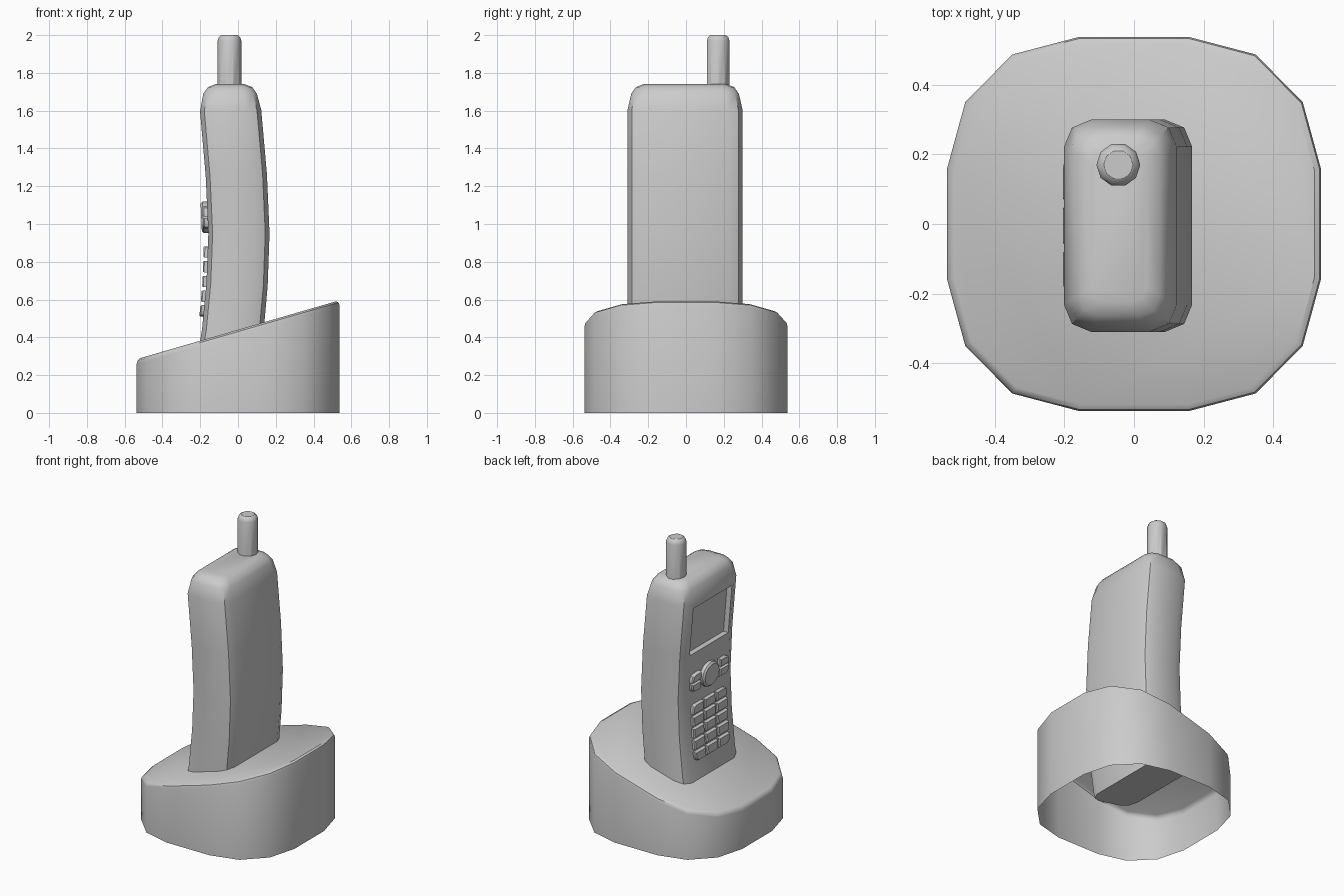
import bpy, bmesh, math

if "Cube" in bpy.data.objects:
    bpy.data.objects.remove(bpy.data.objects["Cube"])

CY = -0.005  # handset centre line in y


def finish(name, bm, smooth=True):
    bmesh.ops.recalc_face_normals(bm, faces=bm.faces)
    me = bpy.data.meshes.new(name)
    bm.to_mesh(me)
    bm.free()
    ob = bpy.data.objects.new(name, me)
    bpy.context.collection.objects.link(ob)
    if smooth:
        smooth_object(ob)
    return ob


def smooth_object(ob):
    bpy.ops.object.select_all(action='DESELECT')
    ob.select_set(True)
    bpy.context.view_layer.objects.active = ob
    bpy.ops.object.shade_smooth_by_angle(angle=math.radians(35))


def loft(name, rings, cap_start=True, cap_end=True, smooth=True):
    """Skin a list of equal-length point rings."""
    bm = bmesh.new()
    vs = [[bm.verts.new(p) for p in r] for r in rings]
    n = len(vs[0])
    for a, b in zip(vs, vs[1:]):
        for i in range(n):
            j = (i + 1) % n
            bm.faces.new((a[i], a[j], b[j], b[i]))
    if cap_start:
        bm.faces.new(vs[0][::-1])
    if cap_end:
        bm.faces.new(vs[-1])
    return finish(name, bm, smooth)


def rounded(hx, hy, rads, seg=2):
    """Rounded rectangle; rads are corner radii for ++, -+, --, +-."""
    pts = []
    for k, ((sx, sy), r) in enumerate(zip(((1, 1), (-1, 1), (-1, -1), (1, -1)), rads)):
        if r == 0:
            pts.append((sx * hx, sy * hy))
            continue
        for i in range(seg + 1):
            a = math.pi / 2 * (k + i / seg)
            pts.append((sx * (hx - r) + r * math.cos(a), sy * (hy - r) + r * math.sin(a)))
    return pts


# charging base: open-bottomed shell with a slanted top
quarter = [(0.537, 0.16), (0.485, 0.35), (0.35, 0.487), (0.16, 0.537)]
outline = (quarter + [(-x, y) for x, y in quarter[::-1]]
           + [(-x, -y) for x, y in quarter] + [(x, -y) for x, y in quarter[::-1]])


def slant(s, drop):
    return [(x * s, y * s, 0.44 + 0.29 * x * s - drop) for x, y in outline]


loft("charging_base",
     [[(x, y, 0) for x, y in outline], slant(1.0, 0.026), slant(0.992, 0.01), slant(0.965, 0)],
     cap_start=False)

# handset: rounded section swept along a gentle bow (height, bow, tilt, inset)
levels = [(0.225, -0.022, 0.18, 0), (0.42, 0.01, 0.11, 0), (0.68, 0.034, 0.05, 0),
          (0.95, 0.044, 0, 0), (1.26, 0.03, -0.04, 0), (1.6, 0, -0.02, 0),
          (1.69, -0.003, 0, 0.02), (1.725, -0.003, 0, 0.045), (1.74, -0.003, 0, 0.085)]
rings = []
for z, bow, tilt, inset in levels:
    sec = rounded(0.162 - inset, 0.305 - inset, [max(0.078 - inset * 0.4, 0.03)] * 4)
    rings.append([(x - 0.039 + bow, y + CY, z - tilt * x) for x, y in sec])
handset = loft("handset", rings, smooth=False)


def face_x(z):
    """x of the handset front at height z."""
    for (z0, b0, *_), (z1, b1, *_) in zip(levels, levels[1:]):
        if z <= z1:
            return -0.201 + b0 + (b1 - b0) * (z - z0) / (z1 - z0)


# screen recess
def screen_ring(depth, shrink):
    return [(face_x(z) + depth, y + CY, z)
            for y, z in ((-0.21 + shrink, 1.23 + shrink), (0.21 - shrink, 1.23 + shrink),
                         (0.21 - shrink, 1.565 - shrink), (-0.21 + shrink, 1.565 - shrink))]


cutter = loft("screen_cutter", [screen_ring(-0.1, 0), screen_ring(0.035, 0.004)], smooth=False)
mod = handset.modifiers.new("screen", 'BOOLEAN')
mod.operation = 'DIFFERENCE'
mod.solver = 'EXACT'
mod.object = cutter
bpy.context.view_layer.objects.active = handset
handset.select_set(True)
bpy.ops.object.modifier_apply(modifier=mod.name)
bpy.data.objects.remove(cutter)
smooth_object(handset)


# buttons follow the bowed front face
def button(name, y, z, pts, height):
    def ring(h, s):
        return [(face_x(z + q * s) - h, CY + y + p * s, z + q * s) for p, q in pts]
    loft(name, [ring(-0.012, 1), ring(height * 0.7, 1), ring(height, 0.86)], cap_start=False)


# number keys, with the outer corners of the pad rounded
for row in range(5):
    for col in range(3):
        rads = [0.03 if (row, col) == c else 0 for c in ((0, 2), (0, 0), (4, 0), (4, 2))]
        button(f"key_{row}_{col}", (col - 1) * 0.127, 0.852 - row * 0.078,
               rounded(0.057, 0.03, rads), 0.022)

# navigation pad and side buttons
disc = [(0.09 * math.cos(math.tau * i / 12), 0.083 * math.sin(math.tau * i / 12)) for i in range(12)]
button("navigation_pad", 0, 1.035, disc, 0.034)
for side in (-1, 1):
    for up in (-1, 1):
        rads = [0.032 if c == (side, up) else 0 for c in ((1, 1), (-1, 1), (-1, -1), (1, -1))]
        button(f"side_button_{side}_{up}", side * 0.15, 1.035 + up * 0.032,
               rounded(0.048, 0.027, rads), 0.026)

# antenna
antenna = []
for r, z in ((0.063, 1.66), (0.063, 1.97), (0.056, 1.99), (0.042, 2.0)):
    antenna.append([(-0.045 + r * math.cos(math.tau * i / 10),
                     0.17 + r * math.sin(math.tau * i / 10), z) for i in range(10)])
loft("antenna", antenna)
